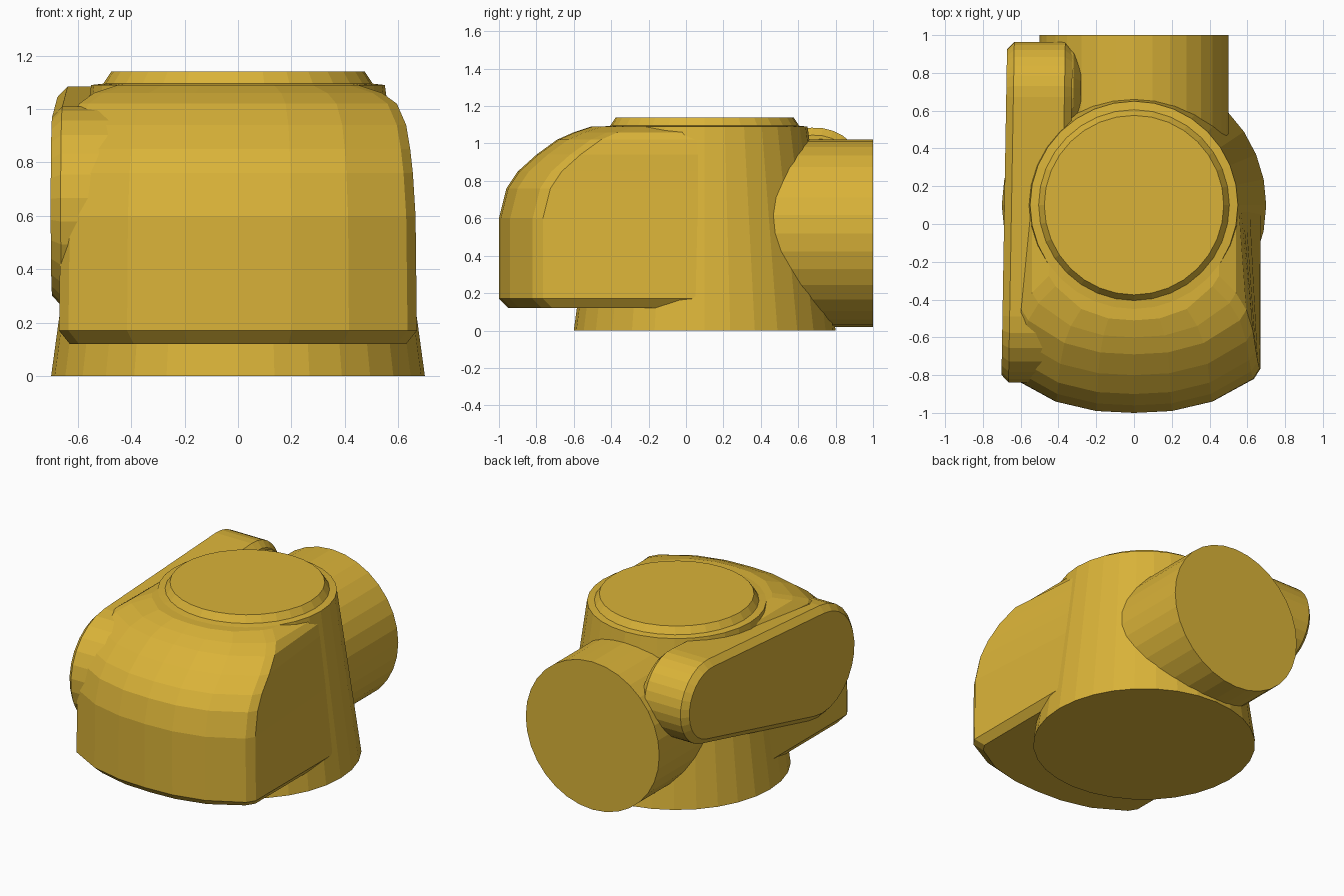
import bpy, bmesh, math

if "Cube" in bpy.data.objects:
    bpy.data.objects.remove(bpy.data.objects["Cube"])

paint = bpy.data.materials.new("yellow_paint")
paint.diffuse_color = (0.70, 0.45, 0.04, 1)
paint.use_nodes = True
paint.node_tree.nodes["Principled BSDF"].inputs["Base Color"].default_value = paint.diffuse_color


def loft(name, rings):
    """Skin equal-length rings of points and cap both ends."""
    bm = bmesh.new()
    loops = [[bm.verts.new(p) for p in ring] for ring in rings]
    n = len(loops[0])
    for a, b in zip(loops, loops[1:]):
        for i in range(n):
            j = (i + 1) % n
            bm.faces.new((a[i], a[j], b[j], b[i]))
    bm.faces.new(loops[0])
    bm.faces.new(loops[-1])
    bmesh.ops.recalc_face_normals(bm, faces=bm.faces)
    mesh = bpy.data.meshes.new(name)
    bm.to_mesh(mesh)
    bm.free()
    mesh.materials.append(paint)
    obj = bpy.data.objects.new(name, mesh)
    bpy.context.collection.objects.link(obj)
    return obj


def circle(n=32):
    return [(math.cos(2 * math.pi * i / n), math.sin(2 * math.pi * i / n)) for i in range(n)]


# Tapered round body with a raised, chamfered lid
body_profile = [(0.70, 0), (0.55, 1.09), (0.505, 1.095), (0.475, 1.14)]
loft("body", [[(r * c, 0.1 + r * s, z) for c, s in circle()] for r, z in body_profile])

# Horizontal rear barrel
loft("rear_barrel", [[(0.5 * c, y, 0.52 + 0.5 * s) for c, s in circle()] for y in (0.2, 1.0)])

# Domed front housing: height, half width, foremost y
sections = [(0.12, 0.63, -0.95), (0.17, 0.67, -1.0), (0.60, 0.665, -1.0),
            (0.76, 0.655, -0.96), (0.85, 0.645, -0.90), (0.94, 0.63, -0.80),
            (1.02, 0.595, -0.69), (1.06, 0.54, -0.60), (1.09, 0.45, -0.51)]


def housing_ring(z, w, front):
    back = min(w, 0.695 - 0.1376 * z)     # merges into the tapered body
    half = [(back, 0.08), (w, front + 0.235), (w - 0.035, front + 0.18),
            (0.62 * w, front + 0.06), (0.3 * w, front + 0.01)]
    left = [(-x, y) for x, y in reversed(half)]
    return [(x, y, z) for x, y in half + [(0, front)] + left]


loft("front_housing", [housing_ring(*s) for s in sections])

# Side arm: tapered pill joining a large front end and a small rear end
FRONT, REAR = (-0.465, 0.635, 0.375), (0.69, 0.81, 0.275)
dy, dz = REAR[0] - FRONT[0], REAR[1] - FRONT[1]
axis = math.atan2(dz, dy)
tangent = math.acos((FRONT[2] - REAR[2]) / math.hypot(dy, dz))


def arm_ring(x, inset, n=14):
    pts = []
    for (cy, cz, r), start, sweep in (
            (REAR, axis - tangent, 2 * tangent),
            (FRONT, axis + tangent, 2 * (math.pi - tangent))):
        for i in range(n + 1):
            a = start + sweep * i / n
            y = cy + (r - inset) * math.cos(a)
            pts.append((x + 0.017 * y, y, cz + (r - inset) * math.sin(a)))
    return pts


loft("side_arm", [arm_ring(x, i) for x, i in
                  ((-0.688, 0.04), (-0.65, 0), (-0.38, 0), (-0.34, 0.04))])

# Small pivot boss on the inner side of the arm's rear end
loft("arm_boss", [[(x, 0.72 + r * c, 0.81 + r * s) for c, s in circle(24)]
                  for x, r in ((-0.36, 0.23), (-0.32, 0.21), (-0.28, 0.14))])
